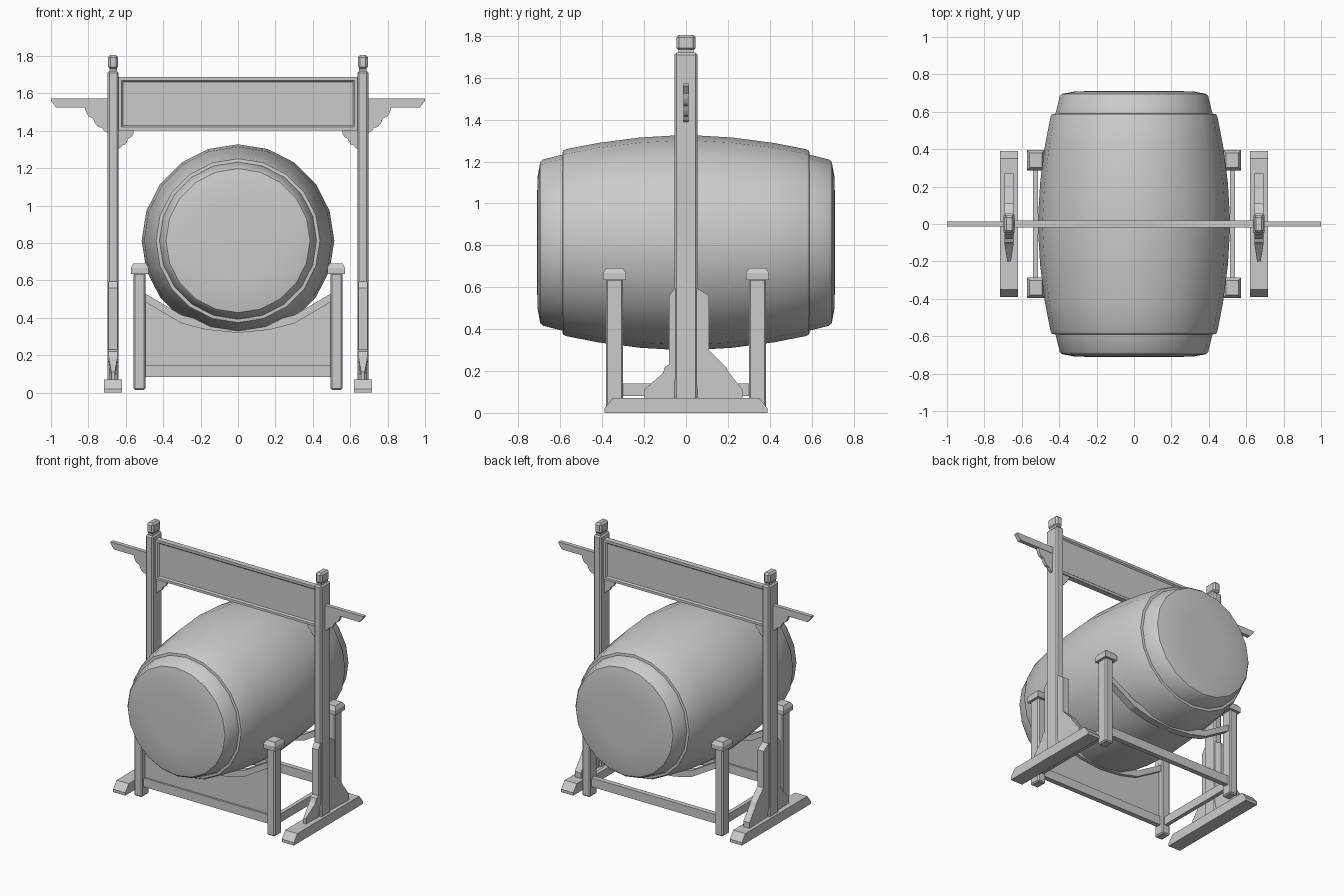
import bpy, bmesh, math
from mathutils import Vector

cube = bpy.data.objects.get("Cube")
if cube:
    bpy.data.objects.remove(cube, do_unlink=True)

grey = bpy.data.materials.new("plain_grey")
grey.use_nodes = True
GREY = (0.6, 0.6, 0.6, 1)
grey.diffuse_color = GREY
grey.node_tree.nodes["Principled BSDF"].inputs["Base Color"].default_value = GREY


def finish(name, bm, bevel=0):
    bmesh.ops.recalc_face_normals(bm, faces=bm.faces)
    mesh = bpy.data.meshes.new(name)
    bm.to_mesh(mesh)
    bm.free()
    mesh.materials.append(grey)
    ob = bpy.data.objects.new(name, mesh)
    bpy.context.collection.objects.link(ob)
    if bevel:
        mod = ob.modifiers.new("Bevel", "BEVEL")
        mod.width = bevel
        mod.segments = 1
    return ob


def box(name, x, y, z, bevel=0, top=1.0):
    """Box from ranges; top scales the upper face."""
    bm = bmesh.new()
    bmesh.ops.create_cube(bm, size=1)
    mid = Vector([(a + b) / 2 for a, b in (x, y, z)])
    size = Vector([b - a for a, b in (x, y, z)])
    for v in bm.verts:
        s = top if v.co.z > 0 else 1
        v.co = mid + Vector((v.co.x * size.x * s, v.co.y * size.y * s, v.co.z * size.z))
    return finish(name, bm, bevel)


def plate(name, points, axis, lo, hi):
    """Extrude an outline along x (points are y, z) or y (points are x, z)."""
    bm = bmesh.new()

    def place(p, d):
        return (d, p[0], p[1]) if axis == "x" else (p[0], d, p[1])
    face = bm.faces.new([bm.verts.new(place(p, lo)) for p in points])
    out = bmesh.ops.extrude_face_region(bm, geom=[face])
    shift = Vector(place((0, 0), hi - lo))
    for v in out["geom"]:
        if isinstance(v, bmesh.types.BMVert):
            v.co += shift
    return finish(name, bm)


def mirrored(ob, x=True, y=False):
    mod = ob.modifiers.new("Mirror", "MIRROR")
    mod.use_axis = (x, y, False)
    return ob


# Barrel drum, turned round the y axis with stepped hide-covered ends
half = [(0.2, 0.712), (0.32, 0.708), (0.385, 0.696), (0.397, 0.683), (0.42, 0.59),
        (0.438, 0.588), (0.446, 0.574), (0.476, 0.42), (0.502, 0.22)]
profile = half + [(0.515, 0)] + [(r, -y) for r, y in reversed(half)]
SIDES, AXIS_Z = 20, 0.813
bm = bmesh.new()
rings = []
for r, y in profile:
    rings.append([bm.verts.new((r * math.sin(a), y, AXIS_Z + r * math.cos(a)))
                  for a in (math.tau * i / SIDES for i in range(SIDES))])
for a, b in zip(rings, rings[1:]):
    for i in range(SIDES):
        j = (i + 1) % SIDES
        bm.faces.new((a[i], a[j], b[j], b[i]))
bm.faces.new(rings[0])
bm.faces.new(rings[-1])
drum = finish("drum", bm)
bpy.context.view_layer.objects.active = drum
drum.select_set(True)
bpy.ops.object.shade_smooth_by_angle(angle=math.radians(35))
drum.select_set(False)

# Tall outer posts with necks and caps
mirrored(box("tall_post", (0.638, 0.698), (-0.055, 0.055), (0.06, 1.72), 0.01))
mirrored(box("post_neck", (0.648, 0.688), (-0.035, 0.035), (1.71, 1.74)))
mirrored(box("post_cap", (0.641, 0.695), (-0.046, 0.046), (1.73, 1.805), 0.012))

# Floor feet with sloped ends
mirrored(plate("floor_foot", [(-0.39, 0), (0.39, 0), (0.39, 0.02), (0.35, 0.07),
                              (-0.35, 0.07), (-0.39, 0.02)], "x", 0.62, 0.716))

# Stepped braces either side of the tall posts
brace = plate("post_brace", [(-0.2, 0.06), (0.27, 0.06), (0.27, 0.11), (0.2, 0.2),
                             (0.19, 0.22), (0.11, 0.3), (0.11, 0.56), (0.055, 0.595),
                             (-0.055, 0.595), (-0.08, 0.56), (-0.08, 0.23),
                             (-0.1, 0.22), (-0.11, 0.19), (-0.2, 0.11)],
              "x", 0.644, 0.692)
for v in brace.data.vertices:
    if v.co.y < -0.15:
        v.co.x = 0.668 + (v.co.x - 0.668) * 0.4
mirrored(brace)

# Top board with a recessed panel on each side
bm = bmesh.new()
bmesh.ops.create_cube(bm, size=1)
for v in bm.verts:
    v.co = (v.co.x * 1.28, v.co.y * 0.04, 1.545 + v.co.z * 0.285)
broad = [f for f in bm.faces if abs(f.normal.y) > 0.9]
bmesh.ops.inset_individual(bm, faces=broad, thickness=0.025)
bmesh.ops.inset_individual(bm, faces=broad, thickness=0.012, depth=-0.01)
finish("top_board", bm)

# Side arms and their scalloped brackets
mirrored(plate("side_arm", [(0.69, 1.525), (0.972, 1.525), (1.0, 1.56), (1.0, 1.572),
                            (0.69, 1.572)], "y", -0.014, 0.014))


def scallop(name, x, z, sign, size):
    steps = [(0, 0), (1, 0), (0.94, -0.22), (0.84, -0.38), (0.66, -0.46), (0.58, -0.62),
             (0.46, -0.78), (0.28, -0.83), (0.2, -0.95), (0, -1.05)]
    pts = [(x + sign * u * size[0], z + w * size[1]) for u, w in steps]
    mirrored(plate(name, pts, "y", -0.011, 0.011))


scallop("arm_bracket", 0.69, 1.53, 1, (0.13, 0.138))
scallop("board_bracket", 0.645, 1.405, -1, (0.09, 0.1))

# Cradle: four short posts with chamfered caps
mirrored(box("cradle_post", (0.495, 0.558), (0.3, 0.382), (0.015, 0.64), 0.008), y=True)
mirrored(box("cradle_cap", (0.478, 0.572), (0.286, 0.396), (0.635, 0.668)), y=True)
mirrored(box("cradle_cap_top", (0.478, 0.572), (0.286, 0.396), (0.668, 0.692), top=0.72), y=True)

# Cradle rails
mirrored(box("cross_rail", (-0.5, 0.5), (0.325, 0.36), (0.085, 0.148)), x=False, y=True)
mirrored(box("side_rail", (0.512, 0.54), (-0.31, 0.31), (0.08, 0.14)))

# Curved supports under the drum
right = [(0.17, 0.337), (0.3, 0.37), (0.5, 0.487)]
lower = [(-x, z) for x, z in reversed(right)] + [(0, 0.32)] + right
upper = [(x, z + 0.045) for x, z in reversed(lower)]
mirrored(plate("curved_support", lower + upper, "y", 0.315, 0.365), x=False, y=True)

# Infill panel on the front of the cradle
plate("front_panel", [(-0.5, 0.1), (0.5, 0.1)] + [(x, z + 0.01) for x, z in reversed(lower)],
      "y", -0.346, -0.338)
